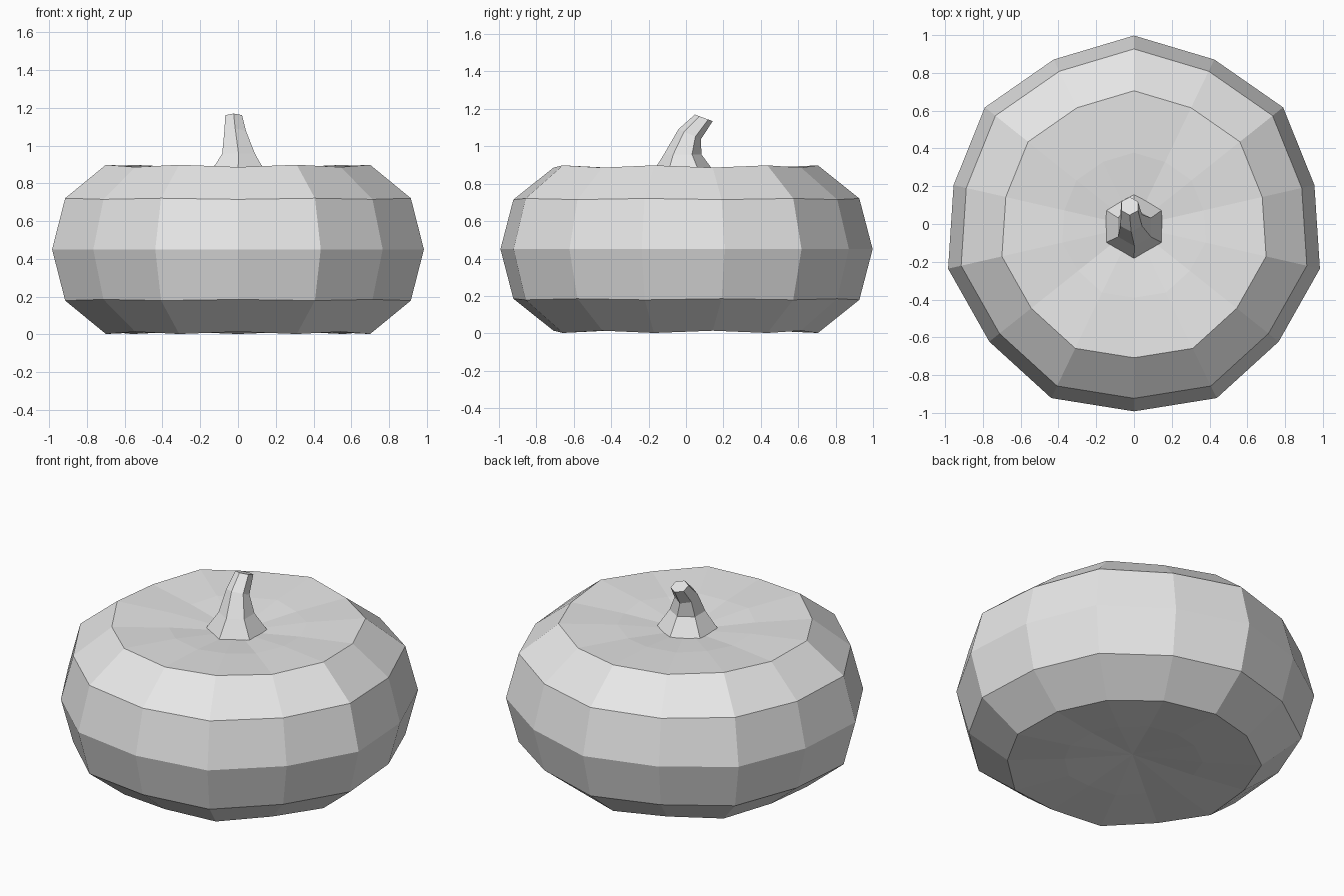
import bpy
import bmesh
from math import sin, cos, tau
from mathutils import Matrix, Vector

cube = bpy.data.objects.get("Cube")
if cube:
    bpy.data.objects.remove(cube, do_unlink=True)

grey = bpy.data.materials.new("light_grey")
grey.use_nodes = True
COLOUR = (0.8, 0.8, 0.8, 1)
grey.diffuse_color = COLOUR
grey.node_tree.nodes["Principled BSDF"].inputs["Base Color"].default_value = COLOUR


def loft(name, rings, bottom=None, top=None):
    """Skin rings of points; close each end with a fan to a pole, or a flat cap."""
    bm = bmesh.new()
    loops = [[bm.verts.new(p) for p in ring] for ring in rings]
    n = len(loops[0])
    for low, high in zip(loops, loops[1:]):
        for i in range(n):
            j = (i + 1) % n
            bm.faces.new((low[i], low[j], high[j], high[i]))
    for loop, pole in ((loops[0], bottom), (loops[-1], top)):
        if pole is None:
            bm.faces.new(loop)
        else:
            tip = bm.verts.new(pole)
            for i in range(n):
                bm.faces.new((loop[i], loop[(i + 1) % n], tip))
    bmesh.ops.recalc_face_normals(bm, faces=bm.faces)
    mesh = bpy.data.meshes.new(name)
    bm.to_mesh(mesh)
    bm.free()
    mesh.materials.append(grey)
    obj = bpy.data.objects.new(name, mesh)
    bpy.context.collection.objects.link(obj)
    return obj


# Squat ribbed body: ribs alternate with shallow valleys around the axis
SIDES = 14
MID = 0.45
SHIFT = -0.012


def body_ring(radius, offset, wobble):
    points = []
    for i in range(SIDES):
        a = tau * i / SIDES
        rib = 1 if i % 2 == 0 else -1
        r = radius * (1 + 0.015 * rib)
        swell = wobble * rib * (1 if offset > 0 else -1)
        points.append((r * sin(a), r * cos(a) + SHIFT, MID + offset + swell))
    return points


half = [(0.384, 0.428, 0.005), (0.707, 0.442, 0.006), (0.925, 0.268, 0.003)]
profile = [(r, -h, w) for r, h, w in half] + [(0.995, 0, 0)] + half[::-1]
loft("pumpkin_body", [body_ring(*p) for p in profile],
     bottom=(0, SHIFT, 0.06), top=(0, SHIFT, 0.84))

# Bent six-sided stem: centre, radius and backward tilt of each ring
stem_rings = []
for centre, radius, tilt in (
    ((0, -0.012, 0.855), 0.17, 0),
    ((0.003, -0.018, 0.957), 0.1, 0),
    ((-0.015, 0.02, 1.065), 0.066, -0.4),
    ((-0.023, 0.095, 1.152), 0.051, -0.35),
):
    turn = Matrix.Rotation(tilt, 3, "X")
    stem_rings.append([
        Vector(centre) + turn @ Vector((radius * sin(tau * i / 6), radius * cos(tau * i / 6), 0))
        for i in range(6)
    ])
loft("stem", stem_rings)
